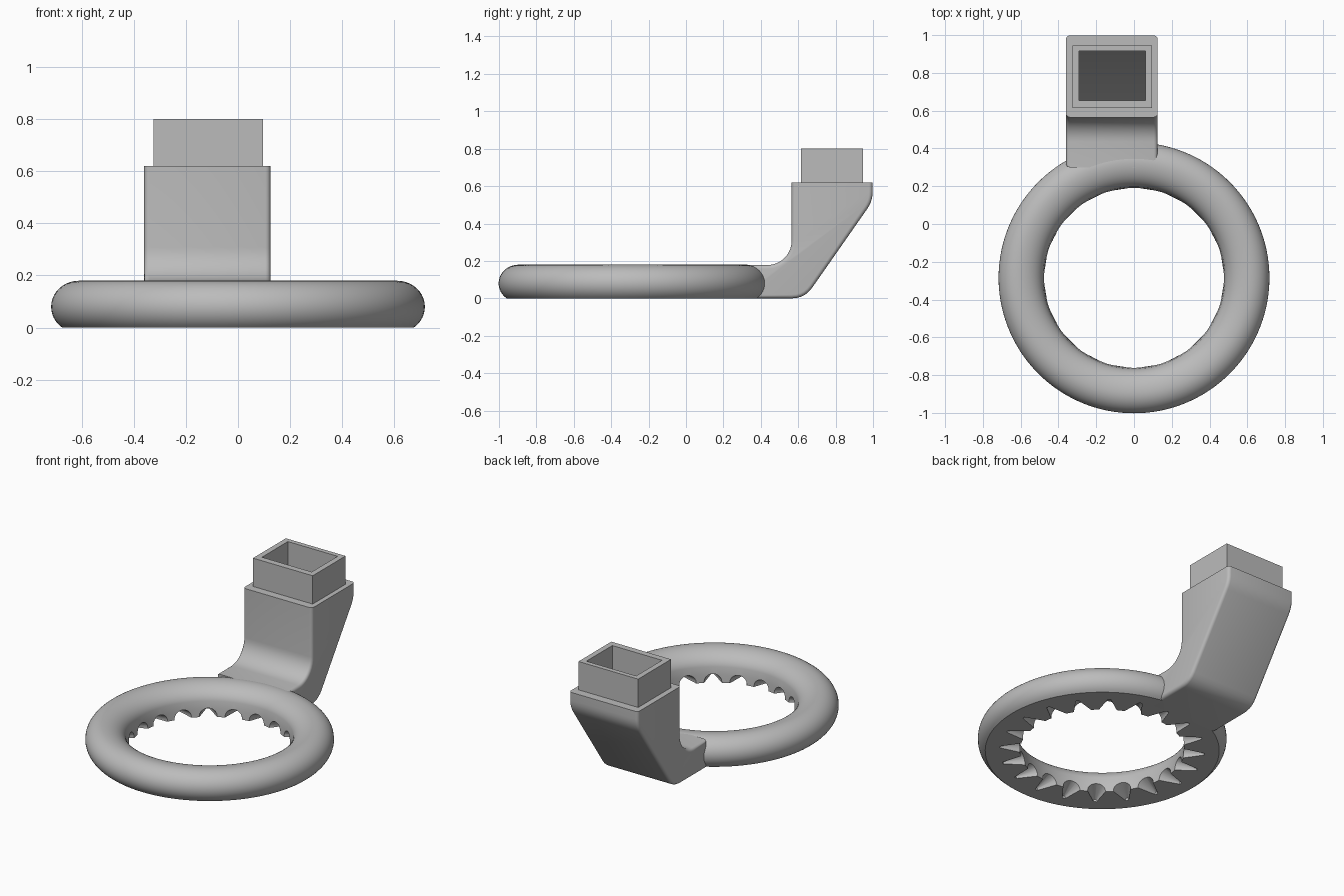
import bpy, bmesh
from math import sin, cos, pi, radians
from mathutils import Matrix, Vector

cube = bpy.data.objects.get("Cube")
if cube:
    bpy.data.objects.remove(cube, do_unlink=True)

grey = bpy.data.materials.new("plain_grey")
grey.use_nodes = True
colour = (0.5, 0.5, 0.5, 1)
grey.diffuse_color = colour
grey.node_tree.nodes["Principled BSDF"].inputs["Base Color"].default_value = colour

RING_Y = -0.285
ARM_X = (-0.36, 0.125)
RIM_Z = 0.62


def make(name, bm):
    bmesh.ops.recalc_face_normals(bm, faces=bm.faces)
    mesh = bpy.data.meshes.new(name)
    bm.to_mesh(mesh)
    bm.free()
    mesh.materials.append(grey)
    obj = bpy.data.objects.new(name, mesh)
    bpy.context.collection.objects.link(obj)
    return obj


def activate(obj):
    bpy.ops.object.select_all(action='DESELECT')
    obj.select_set(True)
    bpy.context.view_layer.objects.active = obj


def cut(obj, cutter):
    activate(obj)
    mod = obj.modifiers.new("cut", 'BOOLEAN')
    mod.operation = 'DIFFERENCE'
    mod.solver = 'EXACT'
    mod.object = cutter
    bpy.ops.object.modifier_apply(modifier=mod.name)


def smooth(obj, angle=35):
    activate(obj)
    bpy.ops.object.shade_smooth_by_angle(angle=radians(angle))


def arc(cx, cy, rx, ry, start, end, steps):
    """Points along an elliptical arc, angles in degrees."""
    angles = [radians(start + (end - start) * i / steps) for i in range(steps + 1)]
    return [(cx + rx * cos(a), cy + ry * sin(a)) for a in angles]


def rounded(before, corner, after, size, steps=5):
    """Round one profile corner with a quadratic curve."""
    b, c, a = Vector(before), Vector(corner), Vector(after)
    p, q = c + (b - c).normalized() * size, c + (a - c).normalized() * size
    ts = [i / steps for i in range(steps + 1)]
    return [tuple(p * (1 - t) ** 2 + c * 2 * t * (1 - t) + q * t * t) for t in ts]


def prism(profile, x0, x1):
    """Extrude a y-z profile along x."""
    bm = bmesh.new()
    face = bm.faces.new([bm.verts.new((x0, y, z)) for y, z in profile])
    res = bmesh.ops.extrude_face_region(bm, geom=[face])
    new = [g for g in res["geom"] if isinstance(g, bmesh.types.BMVert)]
    bmesh.ops.translate(bm, verts=new, vec=(x1 - x0, 0, 0))
    return bm


# Ring: round on top and outside, flat underneath, sloping inner wall
section = arc(0.61, 0.08, 0.107, 0.1, -53, 90, 16)
section += arc(0.61, 0.08, 0.13, 0.1, 90, 170, 10)[1:]
section += [(0.476, 0.05), (0.474, 0)]
bm = bmesh.new()
SEG = 120
loops = []
for i in range(SEG):
    a = 2 * pi * i / SEG
    loops.append([bm.verts.new((r * cos(a), RING_Y + r * sin(a), z)) for r, z in section])
for i in range(SEG):
    cur, nxt = loops[i], loops[(i + 1) % SEG]
    for j in range(len(section)):
        k = (j + 1) % len(section)
        bm.faces.new((cur[j], nxt[j], nxt[k], cur[k]))
ring = make("duct_ring", bm)

# Air slots: tapered pockets around the lower inner edge
bm = bmesh.new()
for i in range(20):
    place = (Matrix.Translation((0, RING_Y, 0)) @ Matrix.Rotation(2 * pi * i / 20, 4, 'Z')
             @ Matrix.Translation((0.525, 0, 0.005)) @ Matrix.Rotation(pi / 2, 4, 'Y'))
    bmesh.ops.create_cone(bm, cap_ends=True, segments=20, radius1=0.056,
                          radius2=0.01, depth=0.13, matrix=place)
slots = make("slot_cutter", bm)
cut(ring, slots)

# Arm: rises from the ring with a curved front and a slanted back
profile = [(0.3, 0.0)]
profile += rounded((0.3, 0), (0.635, 0), (0.99, 0.51), 0.07)
profile += rounded((0.635, 0), (0.998, 0.52), (0.998, RIM_Z), 0.05)
profile += [(0.998, RIM_Z), (0.565, RIM_Z)]
profile += arc(0.435, 0.308, 0.13, 0.13, 0, -90, 10)
profile += [(0.3, 0.178)]
bm = prism(profile, *ARM_X)
sides = [e for e in bm.edges
         if abs(e.verts[0].co.x - e.verts[1].co.x) < 1e-5
         and min(v.co.z for v in e.verts) < RIM_Z - 0.01]
# The upright rim corners are included, the flat rim edges stay sharp
bmesh.ops.bevel(bm, geom=sides, offset=0.02, segments=4, profile=0.5,
                affect='EDGES', clamp_overlap=True)
arm = make("duct_arm", bm)

# Socket neck on top of the arm
neck = make("socket_neck", prism([(0.615, RIM_Z - 0.02), (0.945, RIM_Z - 0.02),
                                  (0.945, 0.8), (0.615, 0.8)], -0.325, 0.095))

# Air passage through the neck and down the arm
passage = [(0.655, 0.9), (0.915, 0.9), (0.915, 0.51)]
passage += rounded((0.915, 0.51), (0.61, 0.065), (0.45, 0.065), 0.1)
passage += [(0.45, 0.065), (0.45, 0.125)]
passage += rounded((0.45, 0.125), (0.655, 0.125), (0.655, 0.9), 0.15)
hollow = make("passage_cutter", prism(passage, -0.29, 0.06))
for part in (arm, neck):
    cut(part, hollow)

for helper in (slots, hollow):
    bpy.data.objects.remove(helper, do_unlink=True)
for part in (ring, arm, neck):
    smooth(part)
